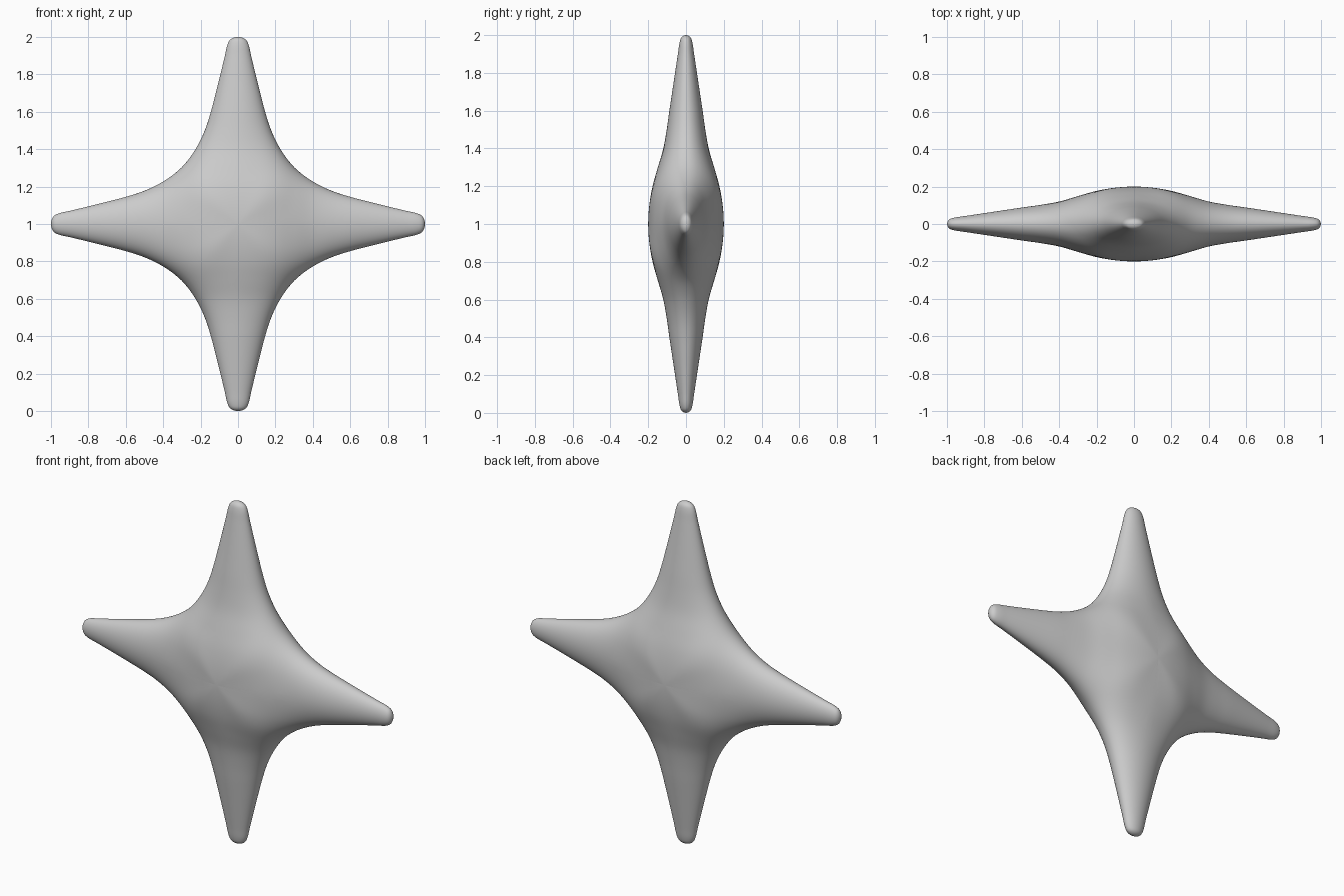
import bpy, bmesh, math
from mathutils import Vector

if "Cube" in bpy.data.objects:
    bpy.data.objects.remove(bpy.data.objects["Cube"])


def smooth_curve(pts, steps):
    """Dense centripetal Catmull-Rom curve through 2D points."""
    P = [Vector(p) for p in pts]
    P = [2 * P[0] - P[1]] + P + [2 * P[-1] - P[-2]]
    out = []
    for i in range(1, len(P) - 2):
        a, b, c, d = P[i - 1:i + 3]
        t0 = 0.0
        t1 = t0 + (b - a).length ** 0.5
        t2 = t1 + (c - b).length ** 0.5
        t3 = t2 + (d - c).length ** 0.5
        for k in range(steps):
            t = t1 + (t2 - t1) * k / steps
            a1 = a.lerp(b, (t - t0) / (t1 - t0))
            a2 = b.lerp(c, (t - t1) / (t2 - t1))
            a3 = c.lerp(d, (t - t2) / (t3 - t2))
            b1 = a1.lerp(a2, (t - t0) / (t2 - t0))
            b2 = a2.lerp(a3, (t - t1) / (t3 - t1))
            out.append(b1.lerp(b2, (t - t1) / (t2 - t1)))
    return out + [P[-2].copy()]


def sampler(curve):
    """Linear lookup of value against distance on a dense curve."""
    c = sorted((p.x, p.y) for p in curve)

    def f(d):
        lo, hi = 0, len(c) - 1
        if d <= c[0][0]:
            return c[0][1]
        if d >= c[-1][0]:
            return c[-1][1]
        while hi - lo > 1:
            m = (lo + hi) // 2
            if c[m][0] <= d:
                lo = m
            else:
                hi = m
        (x0, y0), (x1, y1) = c[lo], c[hi]
        return y0 + (y1 - y0) * (d - x0) / max(x1 - x0, 1e-9)
    return f


# Outline of one quadrant: (distance along arm, half width), tip to valley
half = [(1, 0), (.997, .02), (.985, .042), (.96, .056), (.9, .07), (.8, .094),
        (.7, .119), (.6, .145), (.52, .17), (.45, .2), (.375, .243)]
quarter = smooth_curve(half + [(.302, .302)] + [(b, a) for a, b in half[::-1]], 4)
width = sampler(quarter)

# Half thickness along the arm's ridge
ridge = [(0, .2), (.1, .194), (.2, .177), (.3, .149), (.4, .12), (.5, .102),
         (.6, .088), (.7, .073), (.8, .058), (.9, .043), (.96, .034),
         (.985, .026), (.996, .014), (1, 0)]
start = [(-.1, .194)]
depth = sampler([p for p in smooth_curve(start + ridge, 6) if p.x >= 0])


def half_depth(x, z):
    """Elliptical arm sections, blended between the two arm directions."""
    x, z = abs(x), abs(z)

    def arm(d, o):
        return depth(d) ** 2 * max(0, 1 - (o / max(width(d), 1e-6)) ** 2)
    wx, wz = x ** 3 + 1e-12, z ** 3 + 1e-12
    return math.sqrt((wx * arm(x, z) + wz * arm(z, x)) / (wx + wz))


# Full outline from four turned quadrants
outline = []
for q in range(4):
    for p in quarter[:-1]:
        x, z = p
        for _ in range(q):
            x, z = -z, x
        outline.append((x, z))

# Star body: front and back sheets sharing the rim
RINGS = 44
n = len(outline)
bm = bmesh.new()
rim = [bm.verts.new((x, 0, z + 1)) for x, z in outline]
for side in (-1, 1):
    centre = bm.verts.new((0, side * .2, 1))
    prev = None
    for r in range(1, RINGS + 1):
        s = math.sin(math.pi / 2 * r / RINGS)
        if r == RINGS:
            ring = rim
        else:
            ring = [bm.verts.new((x * s, side * half_depth(x * s, z * s), z * s + 1))
                    for x, z in outline]
        for i in range(n):
            j = (i + 1) % n
            if prev is None:
                bm.faces.new((centre, ring[i], ring[j]))
            else:
                bm.faces.new((prev[i], ring[i], ring[j], prev[j]))
        prev = ring
bmesh.ops.recalc_face_normals(bm, faces=bm.faces[:])
for f in bm.faces:
    f.smooth = True
mesh = bpy.data.meshes.new("star")
bm.to_mesh(mesh)
bm.free()
star = bpy.data.objects.new("star", mesh)
bpy.context.collection.objects.link(star)
